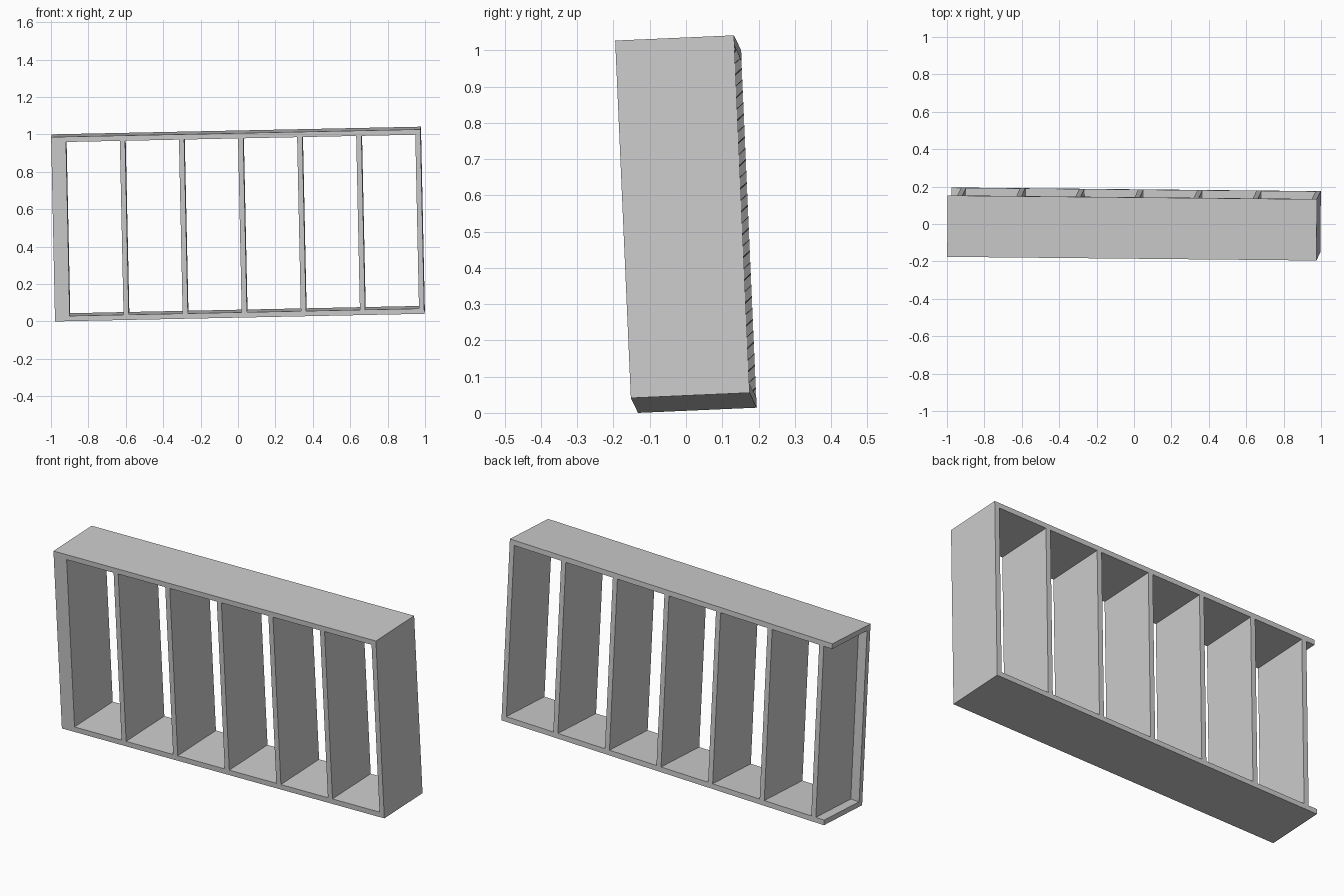
import bpy
import bmesh
from mathutils import Matrix, Vector

default = bpy.data.objects.get("Cube")
if default:
    bpy.data.objects.remove(default, do_unlink=True)

LENGTH, DEPTH, HEIGHT = 1.975, 0.328, 0.987
BOARD = 0.028            # board thickness
SPACING = 0.316          # stud spacing

grey = bpy.data.materials.new("grey_timber")
grey.use_nodes = True
colour = (0.6, 0.6, 0.6, 1)
grey.diffuse_color = colour
grey.node_tree.nodes["Principled BSDF"].inputs["Base Color"].default_value = colour

# The whole frame leans slightly on all three axes
lean = (Matrix.Rotation(-0.01, 4, 'Z')
        @ Matrix.Rotation(-0.0208, 4, 'Y')
        @ Matrix.Rotation(0.044, 4, 'X'))
parts = []


def board(name, low, high):
    """Box between two corners, turned with the leaning frame."""
    low, high = Vector(low), Vector(high)
    bm = bmesh.new()
    bmesh.ops.create_cube(bm, size=1)
    bmesh.ops.scale(bm, vec=high - low, verts=bm.verts)
    bmesh.ops.translate(bm, vec=(low + high) / 2, verts=bm.verts)
    bm.transform(lean)
    mesh = bpy.data.meshes.new(name)
    bm.to_mesh(mesh)
    bm.free()
    mesh.materials.append(grey)
    obj = bpy.data.objects.new(name, mesh)
    bpy.context.collection.objects.link(obj)
    parts.append(obj)


# Bottom and top plates
board("bottom_plate", (0, 0, 0), (LENGTH, DEPTH, BOARD))
board("top_plate", (0, 0, HEIGHT - BOARD), (LENGTH, DEPTH, HEIGHT))

# Upright studs, counted from the left end
for i in range(7):
    right = LENGTH - i * SPACING
    board(f"stud_{i + 1}", (right - BOARD, 0, BOARD),
          (right, DEPTH, HEIGHT - BOARD))

# Narrow corner backing board, flat against the front
board("corner_backing", (0, 0, BOARD),
      (LENGTH - 6 * SPACING - BOARD, BOARD, HEIGHT - BOARD))

# Centre the frame and stand it on the ground
points = [v.co for o in parts for v in o.data.vertices]
lows = [min(p[k] for p in points) for k in range(3)]
highs = [max(p[k] for p in points) for k in range(3)]
shift = Vector((-(lows[0] + highs[0]) / 2, -(lows[1] + highs[1]) / 2, -lows[2]))
for o in parts:
    o.data.transform(Matrix.Translation(shift))
